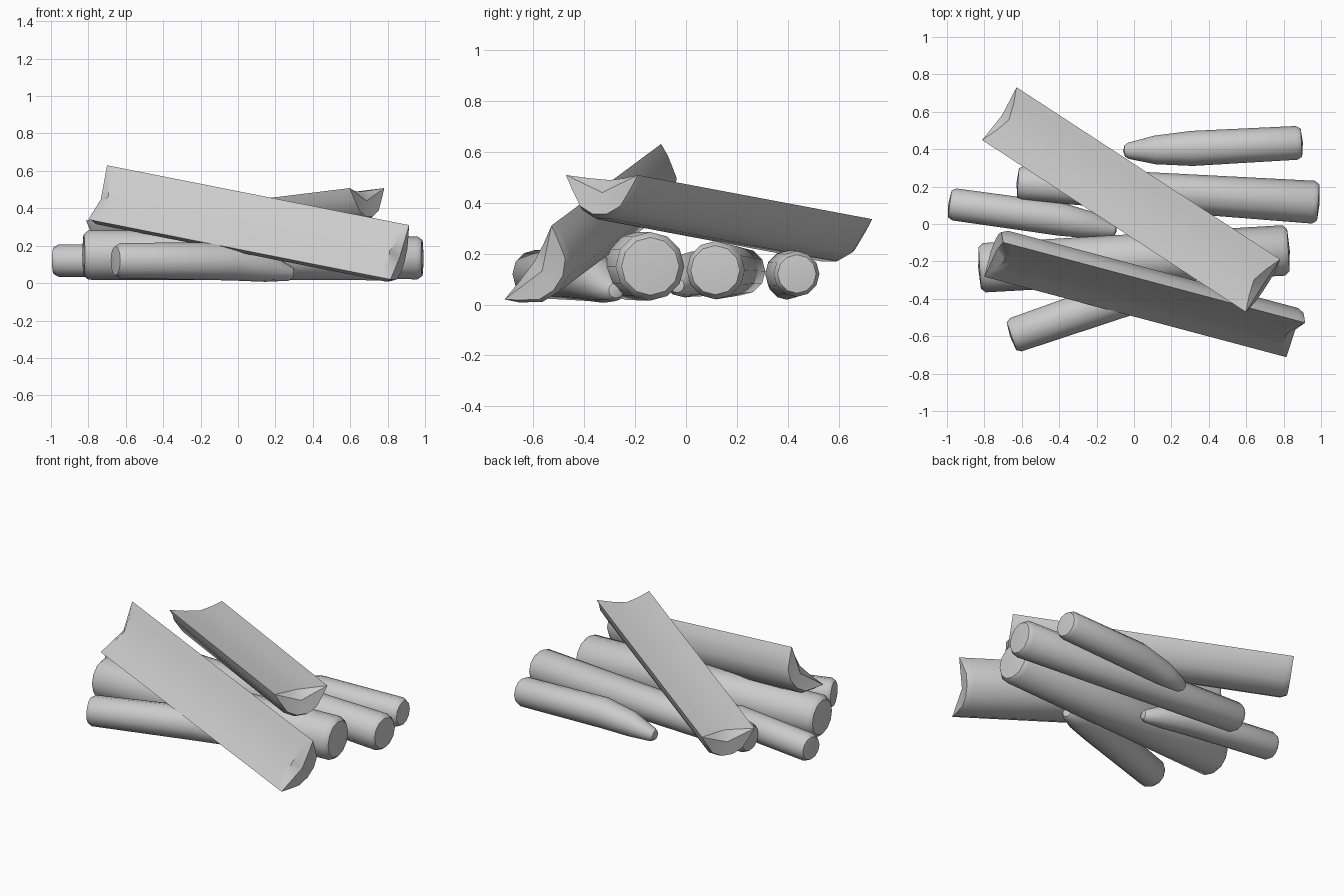
import bpy, bmesh, math
from mathutils import Vector

if "Cube" in bpy.data.objects:
    bpy.data.objects.remove(bpy.data.objects["Cube"])


def skin(name, rings, caps):
    """Join rings of points into a closed, smooth log."""
    bm = bmesh.new()
    vr = [[bm.verts.new(p) for p in ring] for ring in rings]
    n = len(vr[0])
    for a, b in zip(vr, vr[1:]):
        for i in range(n):
            j = (i + 1) % n
            bm.faces.new((a[i], a[j], b[j], b[i]))
    for ring, c in ((vr[0], caps[0]), (vr[-1], caps[1])):
        cv = bm.verts.new(c)
        for i in range(n):
            bm.faces.new((ring[i], ring[(i + 1) % n], cv))
    bmesh.ops.recalc_face_normals(bm, faces=bm.faces)
    me = bpy.data.meshes.new(name)
    bm.to_mesh(me)
    bm.free()
    ob = bpy.data.objects.new(name, me)
    bpy.context.collection.objects.link(ob)
    bpy.context.view_layer.objects.active = ob
    bpy.ops.object.select_all(action='DESELECT')
    ob.select_set(True)
    bpy.ops.object.shade_smooth_by_angle(angle=math.radians(40))
    return ob


def round_log(name, p0, p1, r0, r1, taper=None, sides=12):
    """taper = (length, end scale, shift) whittles the p1 end to one side."""
    p0, p1 = Vector(p0), Vector(p1)
    d = p1 - p0
    length = d.length
    d.normalize()
    s = d.cross(Vector((0, 0, 1))).normalized()
    u = s.cross(d)

    def ring(t, k=1.0, shift=(0, 0, 0)):
        r = (r0 + (r1 - r0) * t / length) * k
        c = p0 + d * t + Vector(shift)
        return [c + (s * math.cos(a) + u * math.sin(a)) * r
                for a in (2 * math.pi * i / sides for i in range(sides))]

    rings = [ring(0, 0.84), ring(0.025)]
    cap1 = p1 + d * 0.008
    if taper:
        tl, k, shift = taper
        half = Vector(shift) * 0.45
        rings += [ring(length - tl), ring(length - tl * 0.45, (1 + k) * 0.5 + 0.08, half),
                  ring(length - 0.02, k, shift), ring(length, k * 0.7, shift)]
        cap1 += Vector(shift)
    else:
        rings += [ring(length - 0.025), ring(length, 0.84)]
    return skin(name, rings, (p0 - d * 0.008, cap1))


# D-shaped section: across (half widths), depth fraction, end notch inset
SECTION = [(-1, 0, 0), (-0.5, -0.05, 0.035), (0, -0.08, 0.06), (0.5, -0.05, 0.035),
           (1, 0, 0), (0.93, -0.32, 0), (0.62, -0.8, 0), (0.22, -1, 0),
           (-0.22, -1, 0), (-0.62, -0.8, 0), (-0.93, -0.32, 0)]


def split_log(name, p0, p1, side, depth):
    """p0-p1 is the centre line of the split face, side its half width."""
    p0, p1, s = Vector(p0), Vector(p1), Vector(side)
    d = (p1 - p0).normalized()
    up = d.cross(s).normalized()

    def ring(base, sign, inset, k):
        pts = []
        for a, v, notch in SECTION:
            kk = k if v < -0.1 else 1
            off = max(inset * 1.0, 0) + notch * (1 if inset == 0 else 1.2)
            pts.append(base + s * a * kk + up * v * depth * kk + d * sign * off)
        return pts

    rings = [ring(p0, 1, 0, 0.9), ring(p0, 1, 0.035, 1),
             ring(p1, -1, 0.035, 1), ring(p1, -1, 0, 0.9)]
    caps = (p0 - up * depth * 0.4 + d * 0.01, p1 - up * depth * 0.4 - d * 0.01)
    return skin(name, rings, caps)


# Bottom layer of round logs
round_log("long_log_back", (-0.62, 0.22, 0.13), (0.985, 0.115, 0.135), 0.093, 0.115)
round_log("long_log_front", (-0.825, -0.235, 0.15), (0.825, -0.14, 0.15), 0.132, 0.135)

# Short logs whittled at the inner end
round_log("short_log_back", (0.895, 0.435, 0.12), (-0.05, 0.385, 0.12), 0.09, 0.096,
          (0.36, 0.45, (0, 0.005, -0.055)))
round_log("short_log_left", (-0.985, 0.108, 0.12), (-0.10, -0.015, 0.12), 0.086, 0.09,
          (0.3, 0.45, (0, -0.02, -0.045)))
round_log("short_log_front", (-0.655, -0.6, 0.12), (0.29, -0.275, 0.115), 0.094, 0.107,
          (0.34, 0.4, (0, 0, -0.06)))

# Split logs leaning across the pile
split_log("split_log_crossing", (-0.72, 0.59, 0.335), (0.69, -0.33, 0.508),
          (0.092, 0.141, 0.0), 0.17)
split_log("split_log_leaning", (-0.75, -0.19, 0.485), (0.865, -0.62, 0.165),
          (0.05, 0.092, 0.145), 0.16)
